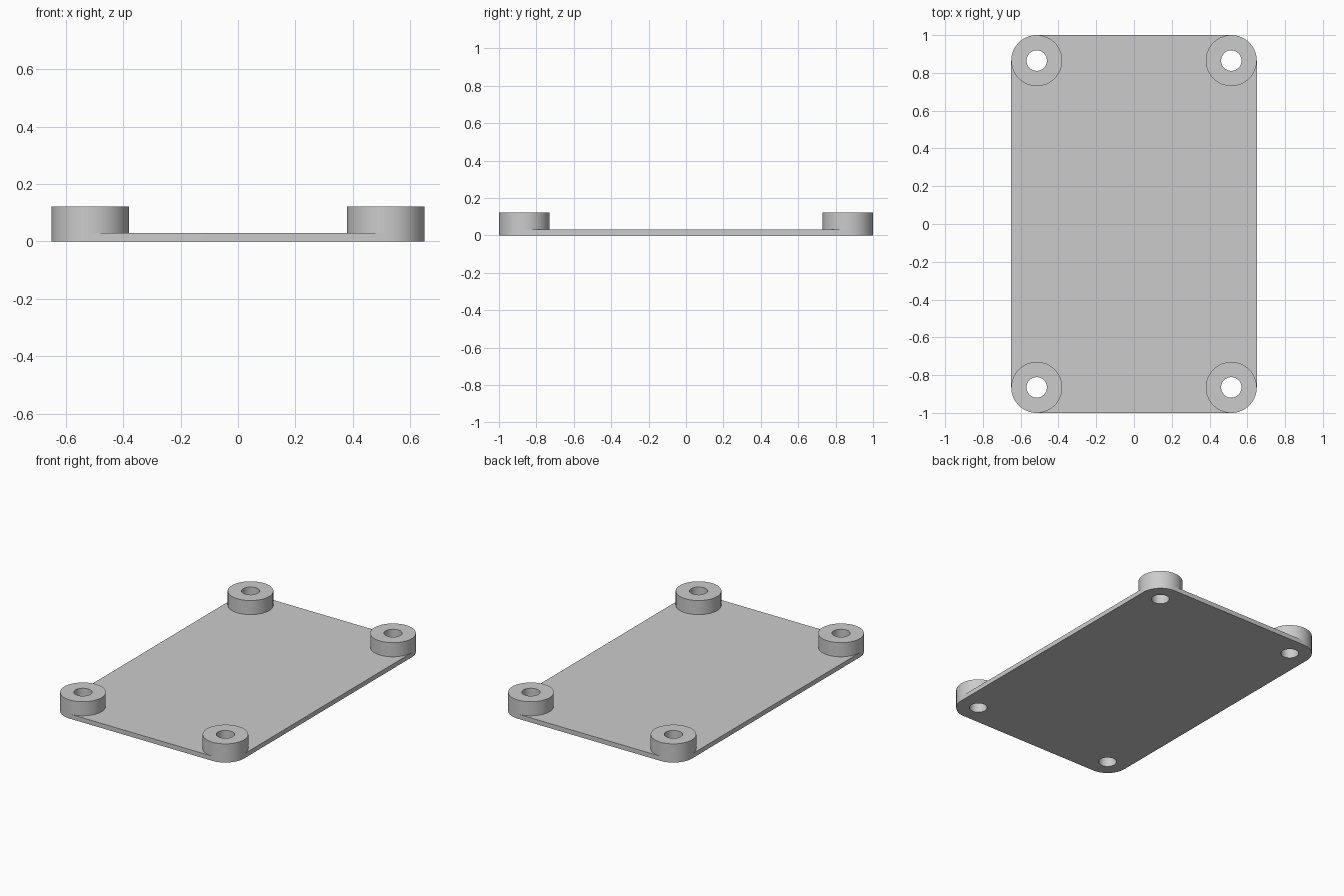
import bpy, bmesh
from math import cos, sin, pi, radians

cube = bpy.data.objects.get("Cube")
if cube:
    bpy.data.objects.remove(cube)

CX, CY = 0.515, 0.865             # corner centres
R, BORE = 0.135, 0.054            # boss and bore radii
PLATE, TOP = 0.03, 0.122          # heights
N = 64
CORNERS = [(CX, CY), (-CX, CY), (-CX, -CY), (CX, -CY)]

grey = bpy.data.materials.new("light grey")
grey.use_nodes = True
grey.diffuse_color = (0.6, 0.6, 0.6, 1)
grey.node_tree.nodes["Principled BSDF"].inputs["Base Color"].default_value = (0.6, 0.6, 0.6, 1)


def arc(centre, r, start, sweep):
    """Points along an arc; a full turn leaves out the repeated end."""
    steps = round(N * abs(sweep) / (2 * pi))
    count = steps if steps == N else steps + 1
    return [(centre[0] + r * cos(start + sweep * i / steps),
             centre[1] + r * sin(start + sweep * i / steps)) for i in range(count)]


def ring(bm, points, z):
    return [bm.verts.new((x, y, z)) for x, y in points]


def bridge(bm, a, b):
    for i in range(len(a)):
        j = (i + 1) % len(a)
        bm.faces.new((a[i], a[j], b[j], b[i]))


def finish(bm, name):
    mesh = bpy.data.meshes.new(name)
    bm.to_mesh(mesh)
    bm.free()
    mesh.materials.append(grey)
    obj = bpy.data.objects.new(name, mesh)
    bpy.context.collection.objects.link(obj)
    bpy.ops.object.select_all(action="DESELECT")
    obj.select_set(True)
    bpy.context.view_layer.objects.active = obj
    bpy.ops.object.shade_smooth_by_angle(angle=radians(30))


# Base plate: rounded rim, pierced floor, and deck cut round the bosses
bm = bmesh.new()
outline = [p for k, c in enumerate(CORNERS) for p in arc(c, R, k * pi / 2, pi / 2)]
floor, lip = ring(bm, outline, 0), ring(bm, outline, PLATE)
bridge(bm, floor, lip)
edges = []
for loop in [floor] + [ring(bm, arc(c, BORE, 0, 2 * pi), 0) for c in CORNERS]:
    for a, b in zip(loop, loop[1:] + loop[:1]):
        edges.append(bm.edges.get((a, b)) or bm.edges.new((a, b)))
fill = bmesh.ops.triangle_fill(bm, edges=edges, use_beauty=True, normal=(0, 0, -1))
for face in [g for g in fill["geom"] if isinstance(g, bmesh.types.BMFace)]:
    face.normal_update()
    if face.normal.z > 0:
        face.normal_flip()
deck = [p for k, c in enumerate(CORNERS) for p in arc(c, R, k * pi / 2, -3 * pi / 2)]
bm.faces.new(ring(bm, deck, PLATE))
finish(bm, "base_plate")

# Mounting bosses: outer wall, flat top and through bore
for (x, y) in CORNERS:
    bm = bmesh.new()
    outer, bore = arc((x, y), R, 0, 2 * pi), arc((x, y), BORE, 0, 2 * pi)
    rings = [ring(bm, outer, PLATE), ring(bm, outer, TOP), ring(bm, bore, TOP), ring(bm, bore, 0)]
    for a, b in zip(rings, rings[1:]):
        bridge(bm, a, b)
    finish(bm, f"{'back' if y > 0 else 'front'}_{'left' if x > 0 else 'right'}_boss")
